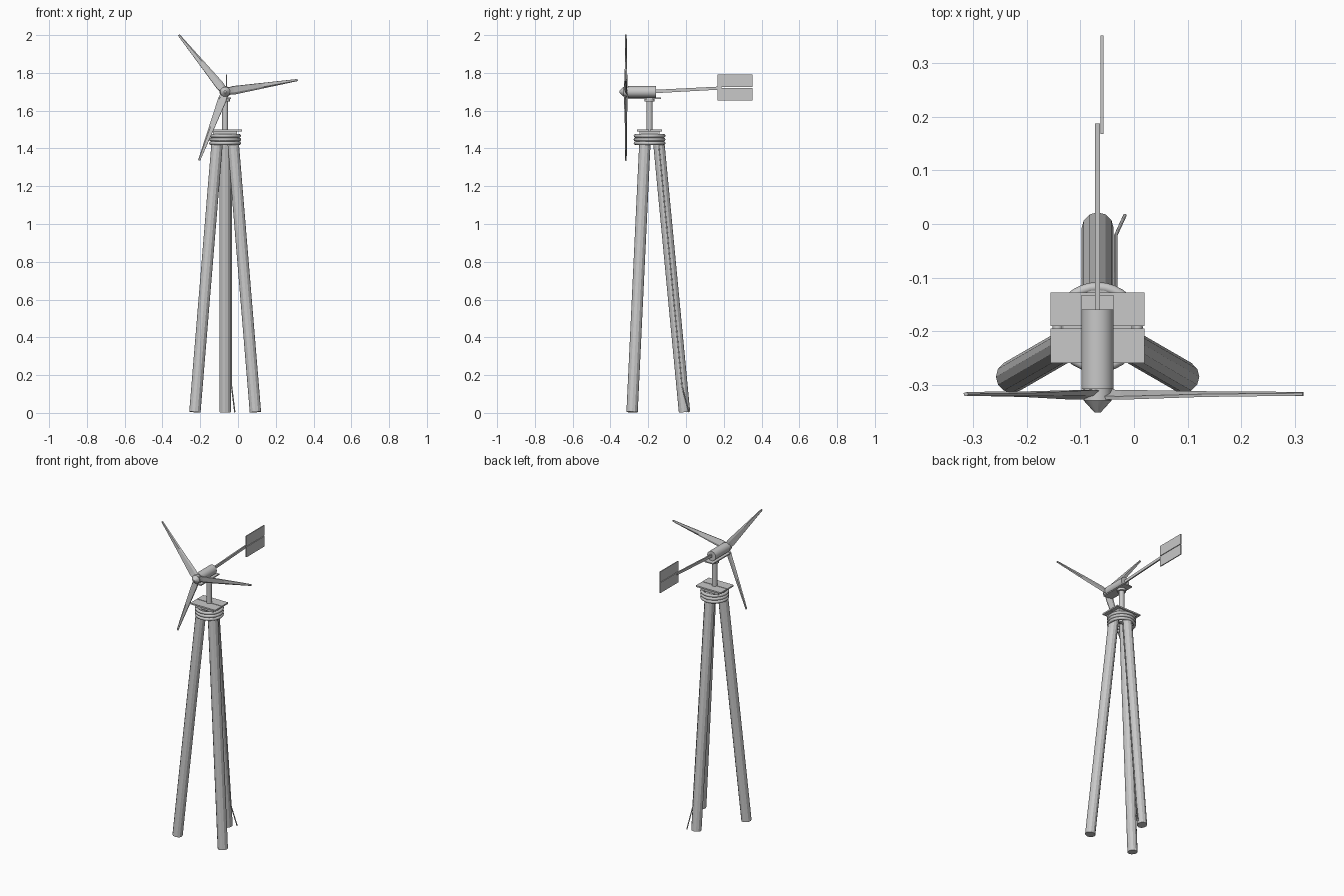
import bpy, bmesh, math
from mathutils import Vector, Matrix

if "Cube" in bpy.data.objects:
    bpy.data.objects.remove(bpy.data.objects["Cube"])

grey = bpy.data.materials.new("light_grey")
grey.diffuse_color = (0.58, 0.58, 0.58, 1)
grey.use_nodes = True
grey.node_tree.nodes["Principled BSDF"].inputs["Base Color"].default_value = grey.diffuse_color

CX, CY = -0.068, -0.193      # tower axis
HUB_Z = 1.70                 # rotor axis height
ROTOR_Y = -0.318             # rotor plane


def finish(name, bm, smooth=False):
    bmesh.ops.recalc_face_normals(bm, faces=bm.faces)
    mesh = bpy.data.meshes.new(name)
    bm.to_mesh(mesh)
    bm.free()
    mesh.materials.append(grey)
    obj = bpy.data.objects.new(name, mesh)
    bpy.context.collection.objects.link(obj)
    if smooth:
        bpy.ops.object.select_all(action='DESELECT')
        obj.select_set(True)
        bpy.context.view_layer.objects.active = obj
        bpy.ops.object.shade_smooth_by_angle(angle=math.radians(40))
    return obj


def box(name, lo, hi):
    lo, hi = Vector(lo), Vector(hi)
    bm = bmesh.new()
    bmesh.ops.create_cube(bm, size=1, matrix=Matrix.Translation((lo + hi) / 2)
                          @ Matrix.Diagonal((*(hi - lo), 1)))
    return finish(name, bm)


def rod(name, a, b, r1, r2=None, sides=24, smooth=True):
    a, b = Vector(a), Vector(b)
    d = b - a
    bm = bmesh.new()
    bmesh.ops.create_cone(
        bm, cap_ends=True, segments=sides, radius1=r1, radius2=r1 if r2 is None else r2,
        depth=d.length, matrix=Matrix.Translation((a + b) / 2)
        @ d.to_track_quat('Z', 'Y').to_matrix().to_4x4())
    return finish(name, bm, smooth)


# Three leaning tower legs
for i, deg in enumerate((90, 210, 330)):
    c, s = math.cos(math.radians(deg)), math.sin(math.radians(deg))
    rod(f"tower_leg_{i + 1}", (CX + 0.185 * c, CY + 0.185 * s, 0.004),
        (CX + 0.045 * c, CY + 0.045 * s, 1.472), 0.03, sides=12, smooth=False)

# Binding rings around the leg tops
for i in range(3):
    bpy.ops.mesh.primitive_torus_add(
        major_segments=32, minor_segments=8, major_radius=0.075, minor_radius=0.0095,
        location=(CX, CY, 1.428 + 0.0195 * i))
    ring = bpy.context.object
    ring.name = f"binding_ring_{i + 1}"
    ring.data.materials.append(grey)
    bpy.ops.object.shade_smooth_by_angle(angle=math.radians(60))

# Platform: bracket and two plates with a narrow gap
box("platform_bracket", (CX - 0.064, CY - 0.054, 1.474), (CX + 0.064, CY + 0.054, 1.492))
for name, y0, y1 in (("front_plate", -0.26, -0.195), ("back_plate", -0.191, -0.128)):
    box(name, (CX - 0.088, y0, 1.491), (CX + 0.088, y1, 1.5))

# Mast, swivel flange and mounting plate
rod("mast", (CX, CY, 1.44), (CX, CY, 1.665), 0.016)
rod("swivel_flange", (CX, CY, 1.648), (CX, CY, 1.664), 0.026)
box("mounting_plate", (CX - 0.03, -0.32, 1.663), (CX + 0.03, -0.133, 1.67))

# Generator body, hub and nose cone
rod("generator", (CX, -0.308, HUB_Z), (CX, -0.16, HUB_Z), 0.03, sides=32)
rod("hub", (CX, -0.33, HUB_Z), (CX, -0.306, HUB_Z), 0.026)
rod("nose_cone", (CX, -0.33, HUB_Z), (CX, -0.352, HUB_Z), 0.026, 0.006, sides=16)

# Tapered, slightly pitched rotor blades
for i, deg in enumerate((9.2, 129.2, 249.2)):
    bm = bmesh.new()
    loops = []
    for r, chord, thick, pitch in ((0.015, 0.04, 0.012, 20), (0.045, 0.047, 0.011, 18),
                                   (0.2, 0.03, 0.009, 10), (0.389, 0.011, 0.008, 4)):
        turn = Matrix.Rotation(math.radians(pitch), 3, 'X')
        loop = []
        for u, v in ((-0.5, 0), (-0.2, -0.5), (0.5, -0.3), (0.5, 0.3), (-0.2, 0.5)):
            p = turn @ Vector((0, v * thick, u * chord))
            loop.append(bm.verts.new((r, p.y, p.z)))
        loops.append(loop)
    for a, b in zip(loops, loops[1:]):
        for k in range(5):
            bm.faces.new((a[k], a[(k + 1) % 5], b[(k + 1) % 5], b[k]))
    bm.faces.new(loops[0])
    bm.faces.new(loops[-1])
    bm.transform(Matrix.Translation((CX, ROTOR_Y, HUB_Z))
                 @ Matrix.Rotation(-math.radians(deg), 4, 'Y'))
    finish(f"rotor_blade_{i + 1}", bm)

# Tail boom, rising slightly to the rear
boom = box("tail_boom", (CX - 0.0045, -0.175, -0.009), (CX + 0.0045, 0.188, 0.009))
for v in boom.data.vertices:
    v.co.z = v.co.z * (0.9 if v.co.y > 0 else 1) + (1.72 if v.co.y > 0 else 1.701)

# Tail vane in two panels
for name, z0, z1 in (("lower_vane", 1.655, 1.721), ("upper_vane", 1.725, 1.791)):
    box(name, (-0.063, 0.168, z0), (-0.057, 0.352, z1))

# Cable along the rear leg, kicking outward at the ground
path = ((-0.034, CY + 0.047, 1.44), (-0.034, -0.021, 0.14), (-0.017, 0.016, 0.004))
curve = bpy.data.curves.new("cable", 'CURVE')
curve.dimensions = '3D'
curve.bevel_depth = 0.0035
curve.bevel_resolution = 1
curve.use_fill_caps = True
spline = curve.splines.new('POLY')
spline.points.add(len(path) - 1)
for pt, co in zip(spline.points, path):
    pt.co = (*co, 1)
curve.materials.append(grey)
bpy.context.collection.objects.link(bpy.data.objects.new("cable", curve))
